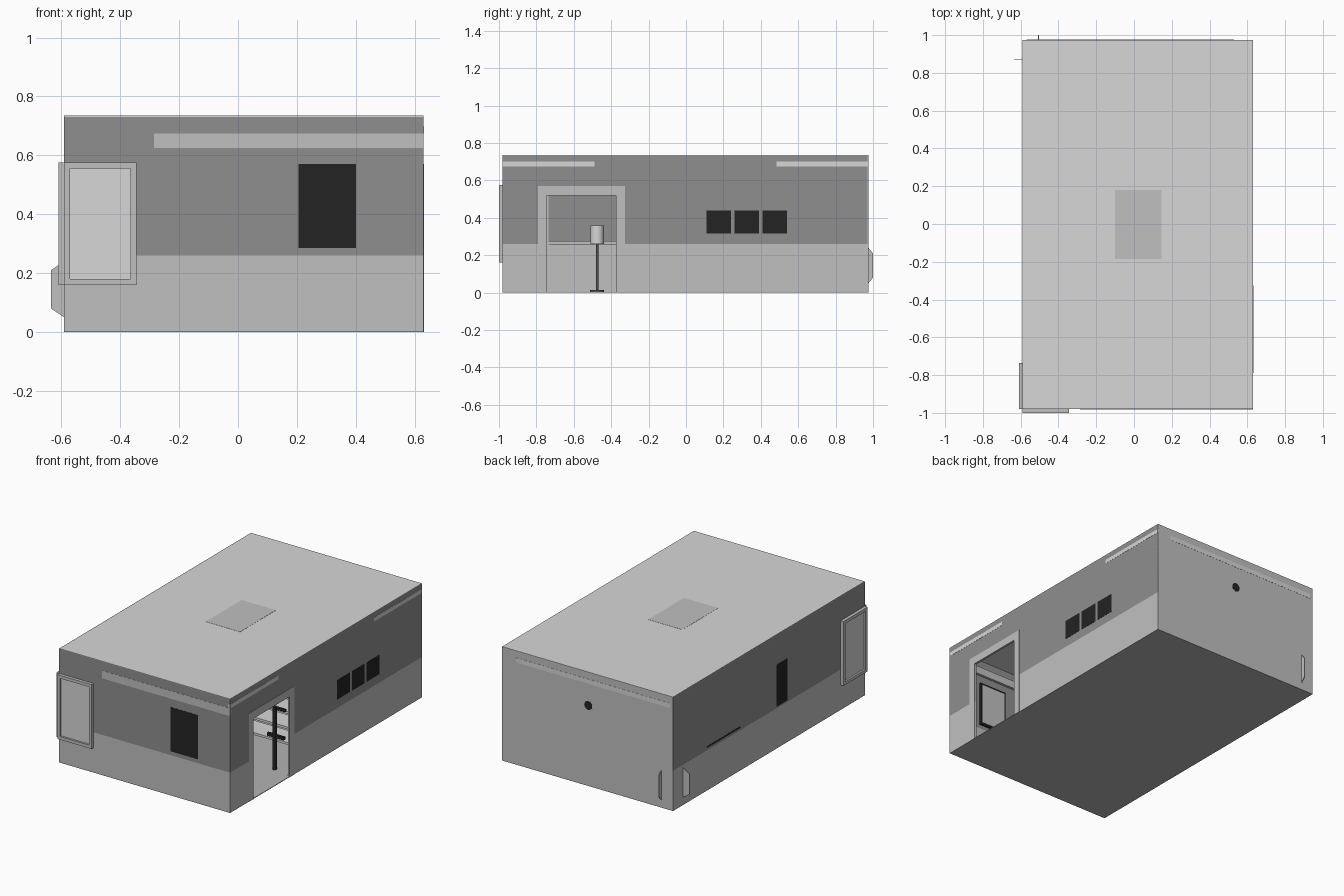
import bpy, bmesh, math

if "Cube" in bpy.data.objects:
    bpy.data.objects.remove(bpy.data.objects["Cube"])


def mat(name, v):
    m = bpy.data.materials.new(name)
    m.diffuse_color = (v, v, v, 1)
    m.use_nodes = True
    m.node_tree.nodes["Principled BSDF"].inputs["Base Color"].default_value = m.diffuse_color
    return m


PALE = mat("pale grey", 0.68)
LIGHT = mat("light grey", 0.53)
MID = mat("mid grey", 0.275)
FLOOR = mat("floor grey", 0.45)
DARK = mat("dark grey", 0.09)
BLACK = mat("black", 0.017)

# Room shell limits
X0, X1, Y0, Y1, H = -0.59, 0.63, -0.98, 0.975, 0.735
T, SPLIT = 0.004, 0.26


def box(name, x, y, z, m):
    """Box from (min, max) ranges."""
    bm = bmesh.new()
    bmesh.ops.create_cube(bm, size=1)
    for v in bm.verts:
        for i, r in enumerate((x, y, z)):
            v.co[i] = r[0] if v.co[i] < 0 else r[1]
    me = bpy.data.meshes.new(name)
    bm.to_mesh(me)
    bm.free()
    ob = bpy.data.objects.new(name, me)
    bpy.context.collection.objects.link(ob)
    me.materials.append(m)
    return ob


def cyl(name, x, y, z, r, m, n=24):
    bpy.ops.mesh.primitive_cylinder_add(vertices=n, radius=r, depth=z[1] - z[0],
                                        location=(x, y, (z[0] + z[1]) / 2))
    ob = bpy.context.object
    ob.name = name
    ob.data.materials.append(m)
    bpy.ops.object.shade_smooth_by_angle(angle=math.radians(40))
    return ob


def on_wall(name, wall, a, z, out, into, m):
    """Plate on a wall: a = range along it, out / into = reach past its plane."""
    if wall == "front":
        return box(name, a, (Y0 - out, Y0 + into), z, m)
    if wall == "back":
        return box(name, a, (Y1 - into, Y1 + out), z, m)
    if wall == "left":
        return box(name, (X0 - out, X0 + into), a, z, m)
    return box(name, (X1 - into, X1 + out), a, z, m)


# Floor, ceiling and ceiling light
box("floor", (X0, X1), (Y0, Y1), (0, T), FLOOR)
box("ceiling", (X0, X1), (Y0, Y1), (H - T, H), PALE)
box("ceiling_light", (-0.10, 0.145), (-0.185, 0.18), (H - 0.03, H + 0.001), LIGHT)

# Two-tone walls
for wall, a in (("front", (X0, X1)), ("left", (Y0, Y1))):
    on_wall(wall + "_wall_lower", wall, a, (0, SPLIT), 0, T, LIGHT)
    on_wall(wall + "_wall_upper", wall, a, (SPLIT, H), 0, T, MID)
on_wall("back_wall", "back", (X0, X1), (0, H), 0, T, LIGHT)

# Right wall with doorway
D0, D1, DH = -0.745, -0.375, 0.52
for i, a in enumerate(((Y0, D0), (D1, Y1))):
    on_wall(f"right_wall_lower_{i}", "right", a, (0, SPLIT), 0, T, LIGHT)
    on_wall(f"right_wall_upper_{i}", "right", a, (SPLIT, H), 0, T, MID)
on_wall("wall_over_door", "right", (D0, D1), (DH, H), 0, T, MID)
for i, a in enumerate(((D0 - 0.045, D0), (D1, D1 + 0.05))):
    on_wall(f"door_trim_side_{i}", "right", a, (0, DH + 0.05), 0.002, 0.012, LIGHT)
on_wall("door_trim_top", "right", (D0, D1), (DH, DH + 0.05), 0.002, 0.012, LIGHT)


# Corner windows: raised frame ring with recessed panel
def window(wall, a):
    z, w = (0.16, 0.575), 0.02
    on_wall(wall + "_window_panel", wall, (a[0] + w, a[1] - w),
            (z[0] + w, z[1] - w), 0.008, 0.01, PALE)
    for n, s in (("a", (a[0], a[0] + w)), ("b", (a[1] - w, a[1]))):
        on_wall(f"{wall}_window_side_{n}", wall, s, z, 0.02, 0.01, LIGHT)
    for n, s in (("sill", (z[0], z[0] + w)), ("head", (z[1] - w, z[1]))):
        on_wall(f"{wall}_window_{n}", wall, (a[0] + w, a[1] - w), s, 0.02, 0.01, LIGHT)


window("front", (X0, -0.345))
window("left", (Y0, -0.735))

# Light bands near the ceiling
on_wall("front_band", "front", (-0.285, X1), (0.625, 0.675), 0.001, 0.02, LIGHT)
on_wall("right_band_front", "right", (Y0, -0.49), (0.675, 0.70), 0.001, 0.02, PALE)
on_wall("right_band_back", "right", (0.485, Y1), (0.675, 0.70), 0.001, 0.02, PALE)
on_wall("back_band", "back", (-0.57, 0.53), (0.66, 0.69), 0.001, 0.02, PALE)


# Pictures hung inside, their black backs showing through the wall
def picture(name, wall, a, z, out=0.001):
    on_wall(name + "_frame", wall, a, z, out, 0.018, BLACK)
    w = 0.012
    on_wall(name + "_canvas", wall, (a[0] + w, a[1] - w), (z[0] + w, z[1] - w),
            -0.01, 0.02, LIGHT)


picture("front_picture", "front", (0.205, 0.40), (0.285, 0.57))
for i in range(3):
    y = 0.11 + 0.15 * i
    picture(f"right_picture_{i}", "right", (y, y + 0.13), (0.315, 0.44))
picture("left_picture", "left", (-0.19, -0.08), (0.27, 0.54))
on_wall("left_black_line", "left", (0.29, 0.63), (0.275, 0.285), 0.001, 0.01, BLACK)
clock = cyl("back_clock", 0.015, Y1 - 0.009, (-0.01, 0.01), 0.028, BLACK)
clock.rotation_euler.x = math.pi / 2
clock.location.z = 0.52

# Chair rail on the inner left wall
on_wall("chair_rail", "left", (Y0, Y1), (0.255, 0.275), -T, 0.015, LIGHT)


# Thin six-sided handles standing out from the walls
def fin(name, base, out, side, depth):
    prof = [(0, 0.05), (depth, 0.08), (depth, 0.21), (0, 0.24)]
    bm = bmesh.new()
    lo, hi = ([bm.verts.new([base[i] + out[i] * d + side[i] * s for i in (0, 1)] + [z])
               for d, z in prof] for s in (-0.002, 0.002))
    bm.faces.new(lo)
    bm.faces.new(hi[::-1])
    for i in range(4):
        j = (i + 1) % 4
        bm.faces.new((lo[j], lo[i], hi[i], hi[j]))
    bmesh.ops.recalc_face_normals(bm, faces=bm.faces)
    me = bpy.data.meshes.new(name)
    bm.to_mesh(me)
    bm.free()
    me.materials.append(LIGHT)
    bpy.context.collection.objects.link(bpy.data.objects.new(name, me))


fin("left_handle", (X0, 0.87), (-1, 0), (0, 1), 0.045)
fin("back_handle", (-0.505, Y1), (0, 1), (1, 0), 0.025)

# Floor lamp
cyl("lamp_base", -0.42, -0.475, (T, 0.014), 0.037, DARK)
cyl("lamp_pole", -0.42, -0.475, (0.014, 0.27), 0.007, DARK, 12)
cyl("lamp_shade", -0.42, -0.475, (0.26, 0.36), 0.036, PALE)

# Black stand just inside the door
cyl("stand_pole", 0.50, -0.34, (T, 0.41), 0.013, BLACK, 12)
box("stand_top_arm", (0.50, 0.58), (-0.348, -0.332), (0.395, 0.41), BLACK)
box("stand_low_arm", (0.45, 0.57), (-0.348, -0.332), (0.21, 0.23), BLACK)

# Open shelving
for i in range(4):
    box(f"shelf_{i}", (0.06, 0.50), (-0.12, 0.02), (0.06 + 0.1 * i, 0.075 + 0.1 * i), PALE)
for i, x in enumerate((0.06, 0.49)):
    box(f"shelf_side_{i}", (x, x + 0.01), (-0.01, 0.02), (T, 0.375), LIGHT)
